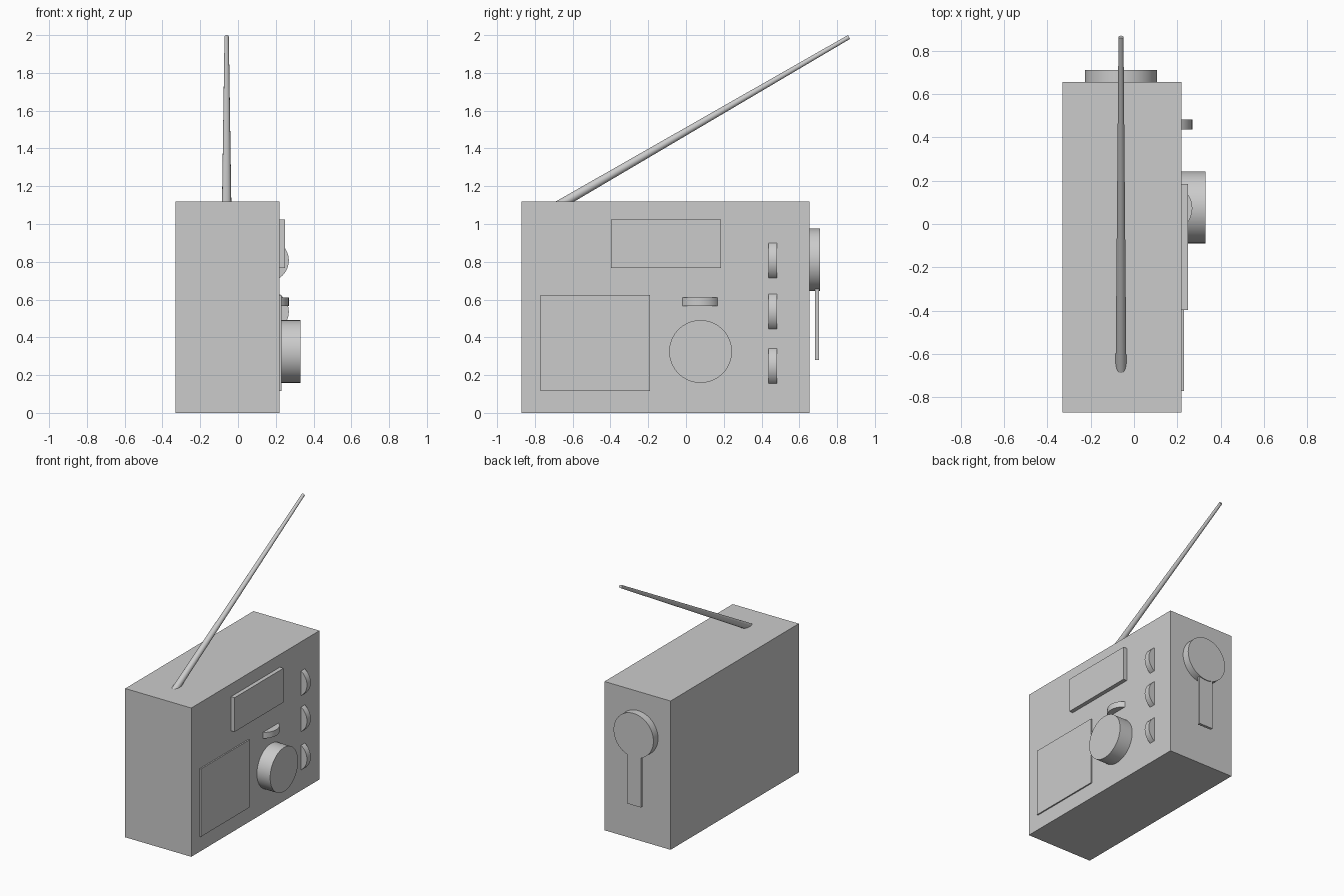
import bpy
import math
from mathutils import Vector

if "Cube" in bpy.data.objects:
    bpy.data.objects.remove(bpy.data.objects["Cube"])


def box(name, lo, hi):
    lo, hi = Vector(lo), Vector(hi)
    bpy.ops.mesh.primitive_cube_add(size=1, location=(lo + hi) / 2)
    ob = bpy.context.object
    ob.name = name
    ob.scale = hi - lo
    bpy.ops.object.transform_apply(location=False, rotation=False, scale=True)
    return ob


def rod(name, a, b, r1, r2=None, sides=64):
    """Round part from point a to point b, optionally tapered."""
    a, b = Vector(a), Vector(b)
    bpy.ops.mesh.primitive_cone_add(vertices=sides, radius1=r1, radius2=r1 if r2 is None else r2,
                                    depth=(b - a).length, location=(a + b) / 2)
    ob = bpy.context.object
    ob.name = name
    ob.rotation_euler = (b - a).to_track_quat('Z', 'Y').to_euler()
    bpy.ops.object.shade_smooth_by_angle(angle=math.radians(30))
    return ob


FACE = 0.22   # control panel plane (x)
SIDE = 0.655  # crank side plane (y)

# Case
box("case", (-0.33, -0.87, 0), (FACE, SIDE, 1.12))

# Speaker panel and display on the control face
box("speaker_panel", (FACE - 0.01, -0.77, 0.115), (0.23, -0.19, 0.625))
box("display", (FACE - 0.01, -0.397, 0.768), (0.25, 0.185, 1.025))

# Tuning knob
rod("tuning_knob", (FACE - 0.01, 0.077, 0.325), (0.33, 0.077, 0.325), 0.166)

# Thumb wheels, partly sunk into the case
WHEEL_R, WHEEL_X = 0.112, 0.157
for i, z in enumerate((0.807, 0.536, 0.248)):
    rod(f"side_wheel_{i + 1}", (WHEEL_X, 0.436, z), (WHEEL_X, 0.481, z), WHEEL_R)
rod("volume_wheel", (WHEEL_X, 0.073, 0.566), (WHEEL_X, 0.073, 0.611), WHEEL_R)

# Crank disc and arm
rod("crank_disc", (-0.06, SIDE - 0.01, 0.81), (-0.06, 0.71, 0.81), 0.166)
box("crank_arm", (-0.118, 0.684, 0.28), (-0.002, 0.704, 0.7))

# Tapered antenna
rod("antenna", (-0.06, -0.69, 1.09), (-0.06, 0.863, 1.99), 0.025, 0.0115, sides=32)
